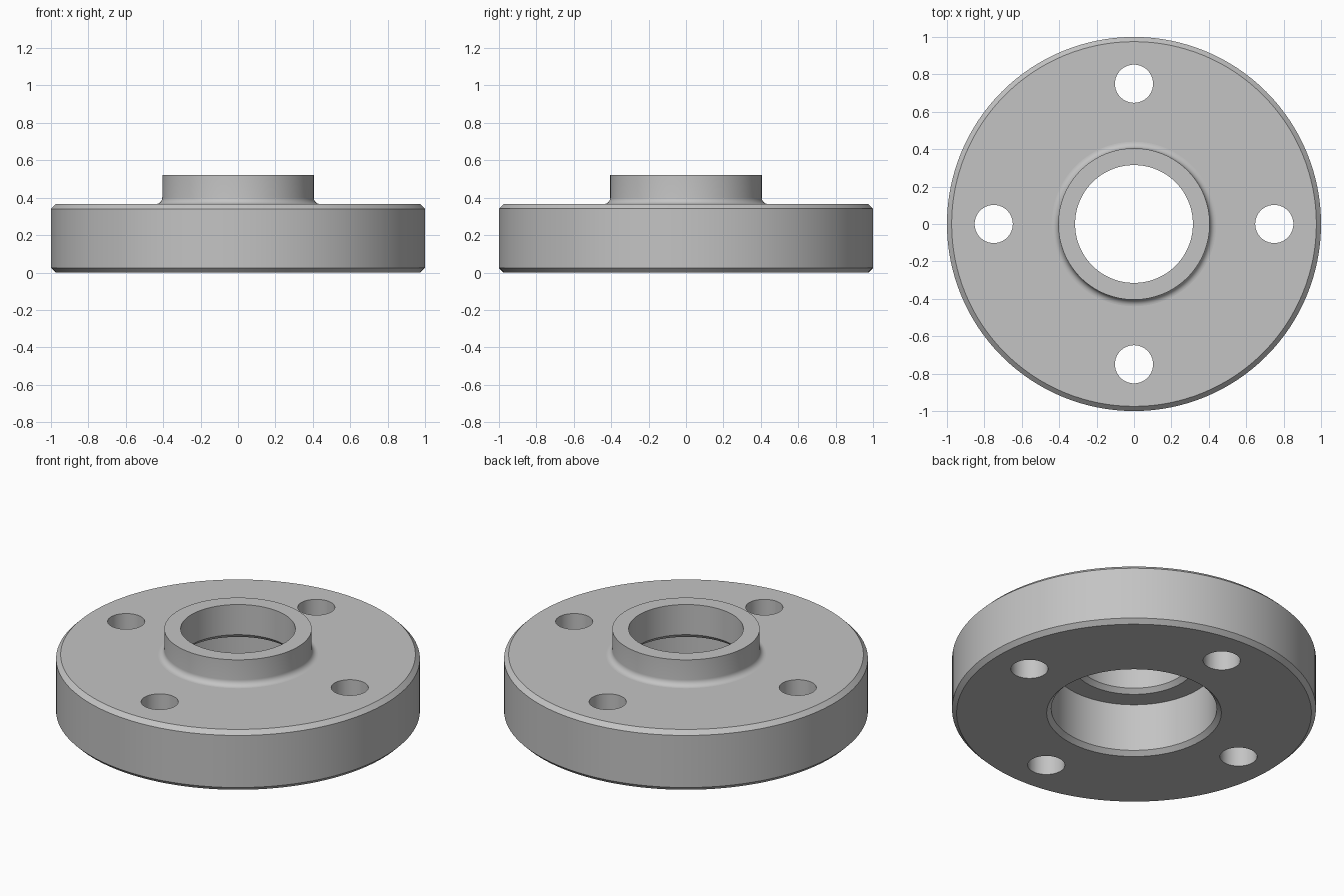
import bpy, bmesh
from math import sin, cos, pi, radians
from mathutils import Matrix

cube = bpy.data.objects.get("Cube")
if cube:
    bpy.data.objects.remove(cube, do_unlink=True)

SEGMENTS = 128
CHAMFER = 0.025
PLATE_R, PLATE_TOP = 1.0, 0.366
HUB_R, HUB_TOP = 0.405, 0.522
BORE_R, SOCKET_R, SHELF_Z = 0.315, 0.455, 0.314
FILLET = 0.035
HOLE_R, HOLE_CIRCLE = 0.102, 0.75

steel = bpy.data.materials.new("steel grey")
steel.use_nodes = True
grey = (0.55, 0.55, 0.55, 1)
steel.diffuse_color = grey
steel.node_tree.nodes["Principled BSDF"].inputs["Base Color"].default_value = grey


def add_object(name, bm):
    bmesh.ops.recalc_face_normals(bm, faces=bm.faces)
    mesh = bpy.data.meshes.new(name)
    bm.to_mesh(mesh)
    bm.free()
    obj = bpy.data.objects.new(name, mesh)
    bpy.context.collection.objects.link(obj)
    mesh.materials.append(steel)
    return obj


def lathe(name, profile):
    """Spin a closed radius/height profile about the z axis."""
    bm = bmesh.new()
    verts = [bm.verts.new((r, 0, z)) for r, z in profile]
    edges = [bm.edges.new((a, b)) for a, b in zip(verts, verts[1:] + verts[:1])]
    bmesh.ops.spin(bm, geom=verts + edges, cent=(0, 0, 0), axis=(0, 0, 1),
                   angle=2 * pi, steps=SEGMENTS, use_merge=True)
    bmesh.ops.remove_doubles(bm, verts=bm.verts, dist=1e-5)
    return add_object(name, bm)


# Flange section: plate with chamfered rims, filleted hub, stepped bore
steps = 8
fillet = [(HUB_R + FILLET - FILLET * sin(a), PLATE_TOP + FILLET - FILLET * cos(a))
          for a in (i / steps * pi / 2 for i in range(steps + 1))]
profile = [
    (SOCKET_R + CHAMFER, 0), (PLATE_R - CHAMFER, 0), (PLATE_R, CHAMFER),
    (PLATE_R, PLATE_TOP - CHAMFER), (PLATE_R - CHAMFER, PLATE_TOP),
    *fillet,
    (HUB_R, HUB_TOP), (BORE_R, HUB_TOP),
    (BORE_R, SHELF_Z + CHAMFER), (BORE_R + CHAMFER, SHELF_Z),
    (SOCKET_R, SHELF_Z), (SOCKET_R, CHAMFER),
]
flange = lathe("flange", profile)

# Four bolt holes
bm = bmesh.new()
for i in range(4):
    a = i * pi / 2
    place = Matrix.Translation((HOLE_CIRCLE * cos(a), HOLE_CIRCLE * sin(a), PLATE_TOP / 2))
    bmesh.ops.create_cone(bm, cap_ends=True, segments=64, radius1=HOLE_R,
                          radius2=HOLE_R, depth=1, matrix=place)
cutter = add_object("bolt_hole_cutter", bm)
cutter.hide_render = True

cut = flange.modifiers.new("bolt holes", "BOOLEAN")
cut.operation = "DIFFERENCE"
cut.solver = "EXACT"
cut.object = cutter

bpy.ops.object.select_all(action="DESELECT")
flange.select_set(True)
bpy.context.view_layer.objects.active = flange
bpy.ops.object.modifier_apply(modifier=cut.name)
bpy.data.objects.remove(cutter, do_unlink=True)

# Smooth the round walls, keep the machined faces flat
bpy.ops.object.shade_smooth_by_angle(angle=radians(30))
for face in flange.data.polygons:
    if abs(face.normal.z) > 0.999:
        face.use_smooth = False
